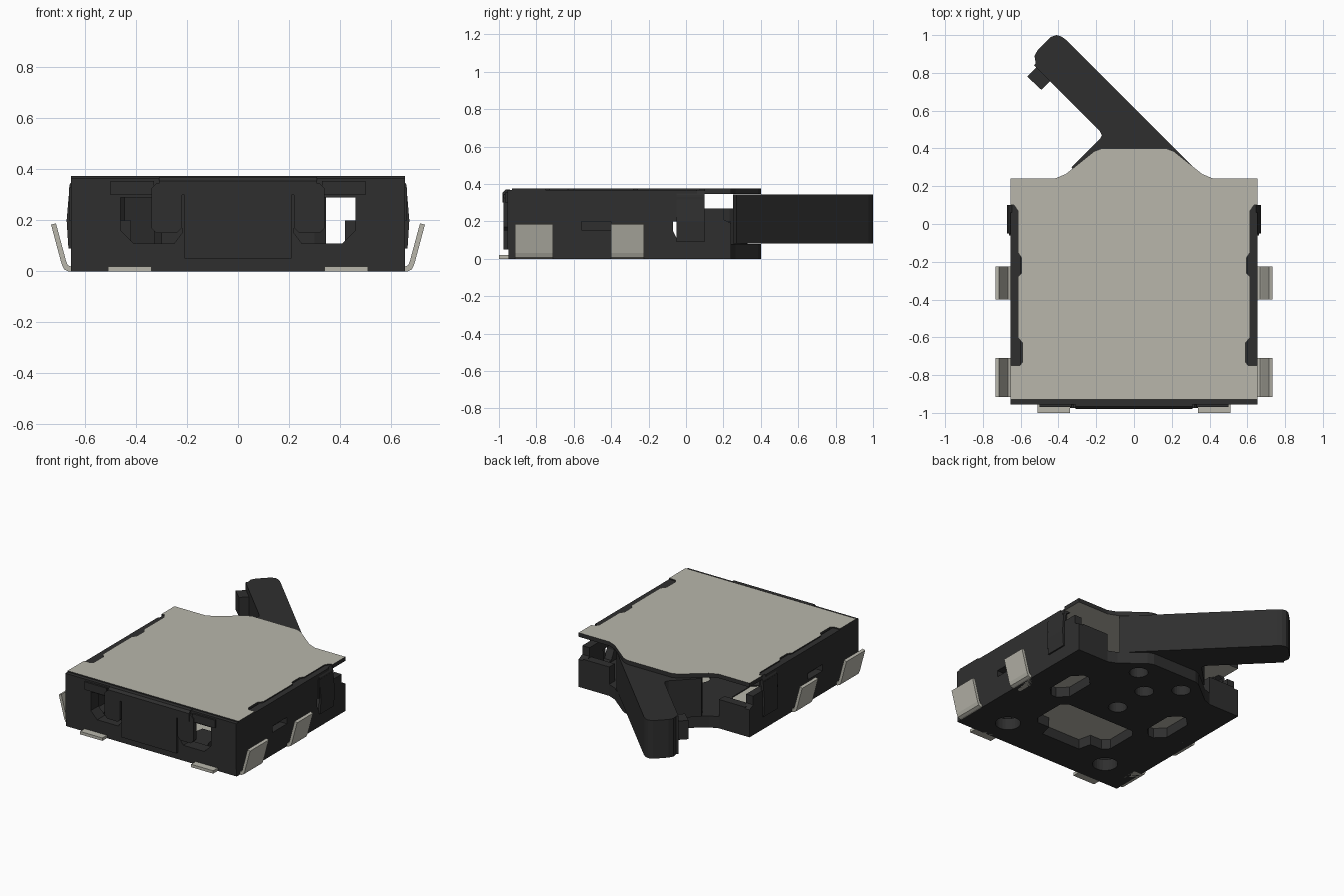
import bpy, bmesh, math
from mathutils import Matrix

cube = bpy.data.objects.get("Cube")
if cube:
    bpy.data.objects.remove(cube)


def material(name, rgb):
    m = bpy.data.materials.new(name)
    m.use_nodes = True
    m.diffuse_color = (*rgb, 1)
    m.node_tree.nodes["Principled BSDF"].inputs["Base Color"].default_value = (*rgb, 1)
    return m


DARK = material("dark plastic", (0.028, 0.028, 0.028))
METAL = material("pale metal", (0.48, 0.47, 0.41))


def finish(name, bm, mats):
    bmesh.ops.remove_doubles(bm, verts=bm.verts, dist=1e-5)
    bmesh.ops.recalc_face_normals(bm, faces=bm.faces)
    me = bpy.data.meshes.new(name)
    bm.to_mesh(me)
    bm.free()
    for m in mats:
        me.materials.append(m)
    ob = bpy.data.objects.new(name, me)
    bpy.context.collection.objects.link(ob)
    return ob


def plate(name, loops, lo, hi, mat=DARK, axis="z"):
    """Extrude a closed outline (further loops are holes) along an axis."""
    cu = bpy.data.curves.new(name, "CURVE")
    cu.dimensions = "2D"
    cu.fill_mode = "BOTH"
    cu.extrude = (hi - lo) / 2
    for loop in loops:
        sp = cu.splines.new("POLY")
        sp.points.add(len(loop) - 1)
        for p, (u, v) in zip(sp.points, loop):
            p.co = (u, v, 0, 1)
        sp.use_cyclic_u = True
    tmp = bpy.data.objects.new(name, cu)
    bpy.context.collection.objects.link(tmp)
    me = bpy.data.meshes.new_from_object(tmp.evaluated_get(bpy.context.evaluated_depsgraph_get()))
    bm = bmesh.new()
    bm.from_mesh(me)
    bpy.data.objects.remove(tmp)
    bpy.data.curves.remove(cu)
    bpy.data.meshes.remove(me)
    mid = (lo + hi) / 2
    for v in bm.verts:
        a, b, c = v.co
        v.co = {"z": (a, b, c + mid), "y": (a, c + mid, b), "x": (c + mid, a, b)}[axis]
    for f in bm.faces:
        f.material_index = 0
        f.smooth = False
    return finish(name, bm, [mat])


def box(name, x0, x1, y0, y1, z0, z1, mat=DARK):
    bm = bmesh.new()
    bmesh.ops.create_cube(bm, size=1, matrix=Matrix.LocRotScale(
        ((x0 + x1) / 2, (y0 + y1) / 2, (z0 + z1) / 2), None, (x1 - x0, y1 - y0, z1 - z0)))
    return finish(name, bm, [mat])


def oval(cx, cy, rx, ry, n=24):
    return [(cx + rx * math.cos(2 * math.pi * i / n), cy + ry * math.sin(2 * math.pi * i / n))
            for i in range(n)]


def flip(points):
    return [(-u, v) for u, v in reversed(points)]


def rect(u0, u1, v0, v1, c=0.0):
    """Rectangle with corners cut by c."""
    if not c:
        return [(u0, v0), (u1, v0), (u1, v1), (u0, v1)]
    return [(u0 + c, v0), (u1 - c, v0), (u1, v0 + c), (u1, v1 - c),
            (u1 - c, v1), (u0 + c, v1), (u0, v1 - c), (u0, v0 + c)]


# Base floor with the rear bump and its moulding holes
bump = [(0.655, 0.24), (0.42, 0.24), (0.36, 0.265), (0.21, 0.385), (0.17, 0.40)]
half = [(0.655, -0.95)] + bump
holes = [oval(0.18, 0.26, 0.06, 0.06), oval(-0.17, 0.26, 0.06, 0.06),
         oval(0, 0.10, 0.06, 0.06), oval(0, -0.16, 0.06, 0.06),
         rect(0.32, 0.48, -0.31, 0.01, 0.06), rect(-0.48, -0.32, -0.31, 0.01, 0.06),
         oval(0.40, -0.76, 0.08, 0.08), oval(-0.40, -0.76, 0.08, 0.08),
         [(-0.15, -0.72), (0.15, -0.72), (0.17, -0.63), (0.26, -0.63), (0.30, -0.59),
          (0.30, -0.37), (0.26, -0.33), (-0.26, -0.33), (-0.30, -0.37), (-0.30, -0.59),
          (-0.26, -0.63), (-0.17, -0.63)]]
plate("base_floor", [half + flip(half)] + holes, 0, 0.08)

# Contact sheets embedded in the floor, showing through the holes
box("contact_sheet_front", -0.52, 0.52, -0.73, 0.2, 0.068, 0.074, METAL)
box("contact_sheet_rear", -0.26, 0.26, 0.2, 0.34, 0.068, 0.074, METAL)

# Cover: pale top and underside, dark rim and notched sides
cover_half = [(0.655, -0.93), (0.655, -0.75), (0.605, -0.75), (0.59, -0.73), (0.59, -0.63),
              (0.615, -0.60), (0.615, -0.28), (0.595, -0.26), (0.595, -0.18), (0.615, -0.15),
              (0.615, 0.07), (0.635, 0.10), (0.655, 0.10)] + bump
cover = plate("cover", [cover_half + flip(cover_half)], 0.347, 0.375)
cover.data.materials.append(METAL)
for f in cover.data.polygons:
    f.material_index = 1 if abs(f.normal.z) > 0.7 else 0

# Front wall with two windows
window = [(0.22, 0.15), (0.25, 0.11), (0.41, 0.11), (0.46, 0.16), (0.46, 0.29), (0.22, 0.29)]
plate("front_wall", [rect(-0.655, 0.655, 0.05, 0.367), window, flip(window)],
      -0.955, -0.87, DARK, "y")
box("front_panel", -0.21, 0.21, -0.975, -0.95, 0.05, 0.345)
plate("front_cover_flap", [[(-0.98, 0.30), (-0.94, 0.30), (-0.94, 0.37), (-0.965, 0.37),
                            (-0.98, 0.355)]], -0.31, 0.31, DARK, "x")

# Side wall profile in y and z, lower behind the cover, with a latch window
side = [(-0.95, 0.05), (0.24, 0.05), (0.24, 0.19), (0.20, 0.21), (0.20, 0.27), (0.06, 0.27),
        (0.06, 0.367), (-0.95, 0.367)]
latch = [(-0.07, 0.15), (-0.04, 0.09), (0.04, 0.09), (0.05, 0.20), (-0.07, 0.20)]
slot = rect(-0.56, -0.40, 0.155, 0.20)

for s, tag in ((1, "left"), (-1, "right")):
    def sbox(name, x0, x1, *rest):
        a, b = sorted((s * x0, s * x1))
        return box(f"{tag}_{name}", a, b, *rest)

    def span(x0, x1):
        return sorted((s * x0, s * x1))

    plate(f"{tag}_side_wall", [side, latch, slot], *span(0.60, 0.655), DARK, "x")
    sbox("inner_wall", 0.55, 0.602, -0.9, -0.1, 0.05, 0.345)
    sbox("rear_post", 0.42, 0.62, 0.18, 0.24, 0.05, 0.2)

    # Bent cover latch on the side
    profile = [(0.61, 0.367), (0.645, 0.367), (0.66, 0.34), (0.672, 0.20), (0.665, 0.09),
               (0.652, 0.09), (0.655, 0.20), (0.64, 0.33), (0.61, 0.345)]
    plate(f"{tag}_side_latch", [[(s * u, v) for u, v in profile]], -0.05, 0.10, DARK, "y")
    sbox("latch_shoulder", 0.65, 0.662, -0.06, 0.09, 0.20, 0.33)

    # Front hooks bent down from the cover
    hook = rect(0.22, 0.34, 0.15, 0.345, 0.02)
    plate(f"{tag}_front_hook", [[(s * u, v) for u, v in hook]], -0.975, -0.94, DARK, "y")
    sbox("hook_shoulder", 0.33, 0.50, -0.968, -0.94, 0.30, 0.355)

    # Solder foot at the front
    sbox("front_foot", 0.34, 0.51, -1.0, -0.90, -0.0, 0.02, METAL)

    # Sprung side terminals
    bent = [(0.60, 0.0), (0.665, 0.0), (0.682, 0.008), (0.692, 0.03), (0.733, 0.183),
            (0.714, 0.189), (0.674, 0.04), (0.667, 0.024), (0.655, 0.02), (0.60, 0.02)]
    for label, y0, y1 in (("front", -0.915, -0.71), ("rear", -0.40, -0.225)):
        plate(f"{tag}_{label}_terminal", [[(s * u, v) for u, v in bent]], y0, y1, METAL, "y")

# Swinging lever with rounded tip, side nub and hub
lever = [(0.345, 0.27), (-0.36, 0.975), (-0.385, 0.993), (-0.41, 1.0), (-0.44, 0.99),
         (-0.51, 0.92), (-0.527, 0.89), (-0.52, 0.85), (-0.53, 0.84), (-0.51, 0.82),
         (-0.18, 0.49), (-0.17, 0.47), (-0.18, 0.45), (-0.33, 0.30), (-0.30, 0.25), (0.30, 0.25)]
plate("lever_arm", [lever], 0.081, 0.345)
plate("lever_nub", [[(-0.565, 0.78), (-0.49, 0.71), (-0.42, 0.78), (-0.495, 0.85)]], 0.17, 0.30)
plate("lever_hub", [oval(0.0, 0.20, 0.16, 0.13)], 0.08, 0.27)
